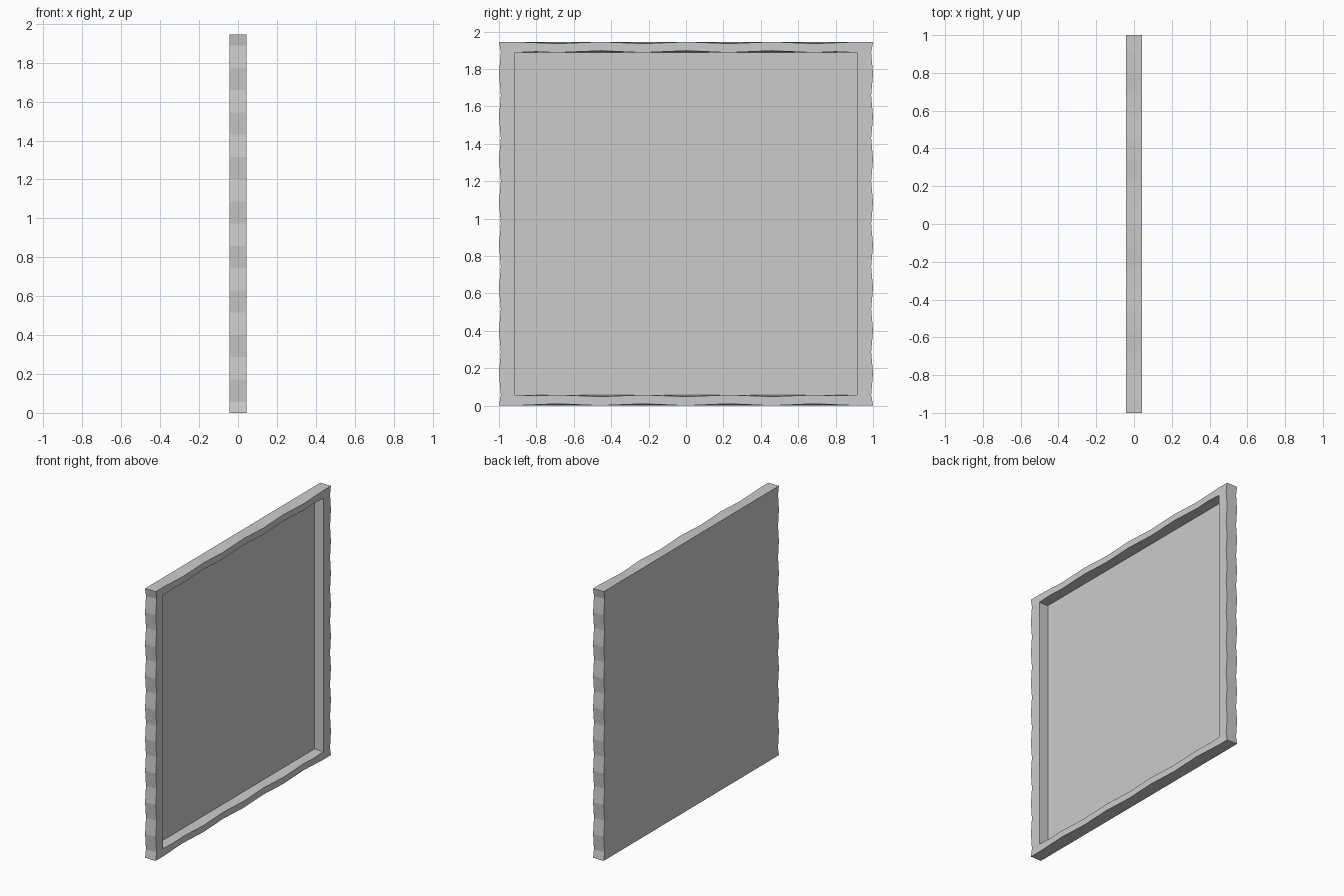
import bpy, bmesh, math

if "Cube" in bpy.data.objects:
    bpy.data.objects.remove(bpy.data.objects["Cube"])

# Overall sizes
XB, XF, XP = -0.0425, 0.0425, -0.03     # back, front, recessed panel face
H = 1.945                              # height
CZ = H / 2
IN_Y, Z0, Z1 = 0.915, 0.0575, 1.8875   # opening
N = 16
AMP = 0.01


def ripple(i, period):
    """0 at a crest, 1 at a dip; i counts the segments along an edge."""
    return (1 - math.cos(2 * math.pi * i / period)) / 2


def rim(inner, wavy):
    """Closed (y, z) loop; long edges ripple where wavy, outer sides always ripple."""
    pts = []
    ys = [-IN_Y + 2 * IN_Y * i / N for i in range(N + 1)]
    zs = [Z0 + (Z1 - Z0) * i / N for i in range(N + 1)]

    def level(i):                      # height of the top edge at step i
        r = ripple(i, 4)
        if inner:
            return Z1 + (AMP * (1 - r) if wavy and 0 < i < N else 0)
        return H - (AMP * r if wavy else 0)

    def side(i):                       # half width at step i
        return IN_Y if inner else 1 - AMP * (1 - ripple(i, 2))

    ey = IN_Y if inner else 1.0
    ez = Z1 if inner else H
    pts.append((-ey, H - ez))
    pts += [(y, H - level(i)) for i, y in enumerate(ys)]
    pts.append((ey, H - ez))
    pts += [(side(i), z) for i, z in enumerate(zs)]
    pts.append((ey, ez))
    pts += [(ys[i], level(i)) for i in range(N, -1, -1)]
    pts.append((-ey, ez))
    pts += [(-side(i), zs[i]) for i in range(N, -1, -1)]
    return pts


bm = bmesh.new()


def ring(x, pts):
    return [bm.verts.new((x, y, z)) for y, z in pts]


# Back outline, front outline, opening edge, recessed panel outline
rings = [ring(XB, rim(False, False)), ring(XF, rim(False, True)),
         ring(XF, rim(True, True)), ring(XP, rim(True, False))]
for a, b in zip(rings, rings[1:]):
    for i in range(len(a)):
        j = (i + 1) % len(a)
        bm.faces.new((a[i], a[j], b[j], b[i]))
bm.faces.new(rings[0][::-1])           # flat back
bm.faces.new(rings[-1])                # recessed panel
bmesh.ops.remove_doubles(bm, verts=bm.verts, dist=0.0005)
bmesh.ops.recalc_face_normals(bm, faces=bm.faces)

mesh = bpy.data.meshes.new("framed_panel")
bm.to_mesh(mesh)
bm.free()
obj = bpy.data.objects.new("framed_panel", mesh)
bpy.context.collection.objects.link(obj)
